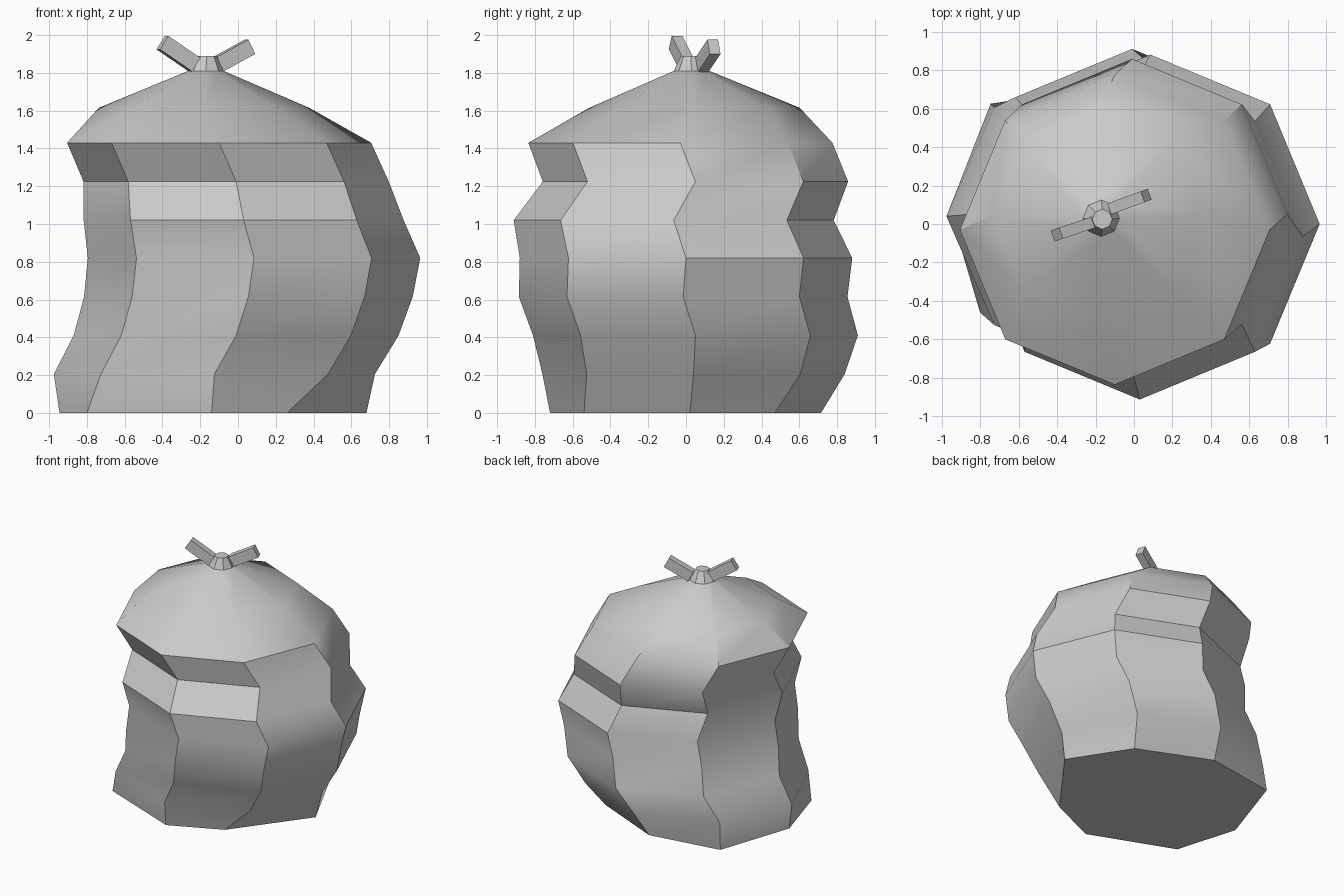
import bpy, bmesh
from math import cos, sin, pi, radians
from mathutils import Vector, Matrix

if "Cube" in bpy.data.objects:
    bpy.data.objects.remove(bpy.data.objects["Cube"])


def link(name, bm, smooth=None):
    bmesh.ops.recalc_face_normals(bm, faces=bm.faces[:])
    mesh = bpy.data.meshes.new(name)
    bm.to_mesh(mesh)
    bm.free()
    ob = bpy.data.objects.new(name, mesh)
    bpy.context.collection.objects.link(ob)
    if smooth:
        bpy.ops.object.select_all(action='DESELECT')
        ob.select_set(True)
        bpy.context.view_layer.objects.active = ob
        bpy.ops.object.shade_smooth_by_angle(angle=radians(smooth))
    return ob


def ring(cx, cy, z, rx, ry):
    return [(cx + rx * cos(i * pi / 4), cy + ry * sin(i * pi / 4), z) for i in range(8)]


# Sack body: uneven footprint, then wandering octagons: centre x, y, height, radii
base = [(.68, .02), (.39, .47), (-.17, .715), (-.745, .625),
        (-.945, .03), (-.80, -.46), (-.14, -.72), (.26, -.54)]
levels = [
    (-.125, .04, .205, .85, .80),
    (-.01, .05, .41, .86, .86),
    (.055, -.015, .615, .87, .87),
    (.085, 0, .82, .88, .88),
    (.03, -.065, 1.02, .847, .847),
    (-.01, .05, 1.225, .808, .808),
    (-.10, -.03, 1.43, .805, .805),
    (-.18, .045, 1.615, .557, .557),
    (-.17, .03, 1.81, .095, .095),
    (-.165, .025, 1.89, .052, .052),
]
bm = bmesh.new()
rings = [[(x, y, 0) for x, y in base]] + [ring(*lv) for lv in levels]
rings = [[bm.verts.new(p) for p in r] for r in rings]
for lo, hi in zip(rings, rings[1:]):
    for i in range(8):
        j = (i + 1) % 8
        bm.faces.new((lo[i], lo[j], hi[j], hi[i]))
bm.faces.new(rings[0][::-1])
bm.faces.new(rings[-1])
link("sack_body", bm, 35)


# Tie ends: two slanted bars sticking out of the neck
def tie(name, start, end):
    a, b = Vector(start), Vector(end)
    x = (b - a).normalized()
    y = Vector((0, 0, 1)).cross(x).normalized()
    z = x.cross(y)
    rot = Matrix((x, y, z)).transposed().to_4x4()
    bm = bmesh.new()
    bmesh.ops.create_cube(bm, size=1)
    bmesh.ops.scale(bm, vec=((b - a).length, .06, .085), verts=bm.verts[:])
    bmesh.ops.transform(bm, matrix=Matrix.Translation((a + b) / 2) @ rot, verts=bm.verts[:])
    link(name, bm)


tie("tie_end_left", (-.21, .01, 1.83), (-.40, -.055, 1.96))
tie("tie_end_right", (-.11, .085, 1.843), (.063, .148, 1.938))
